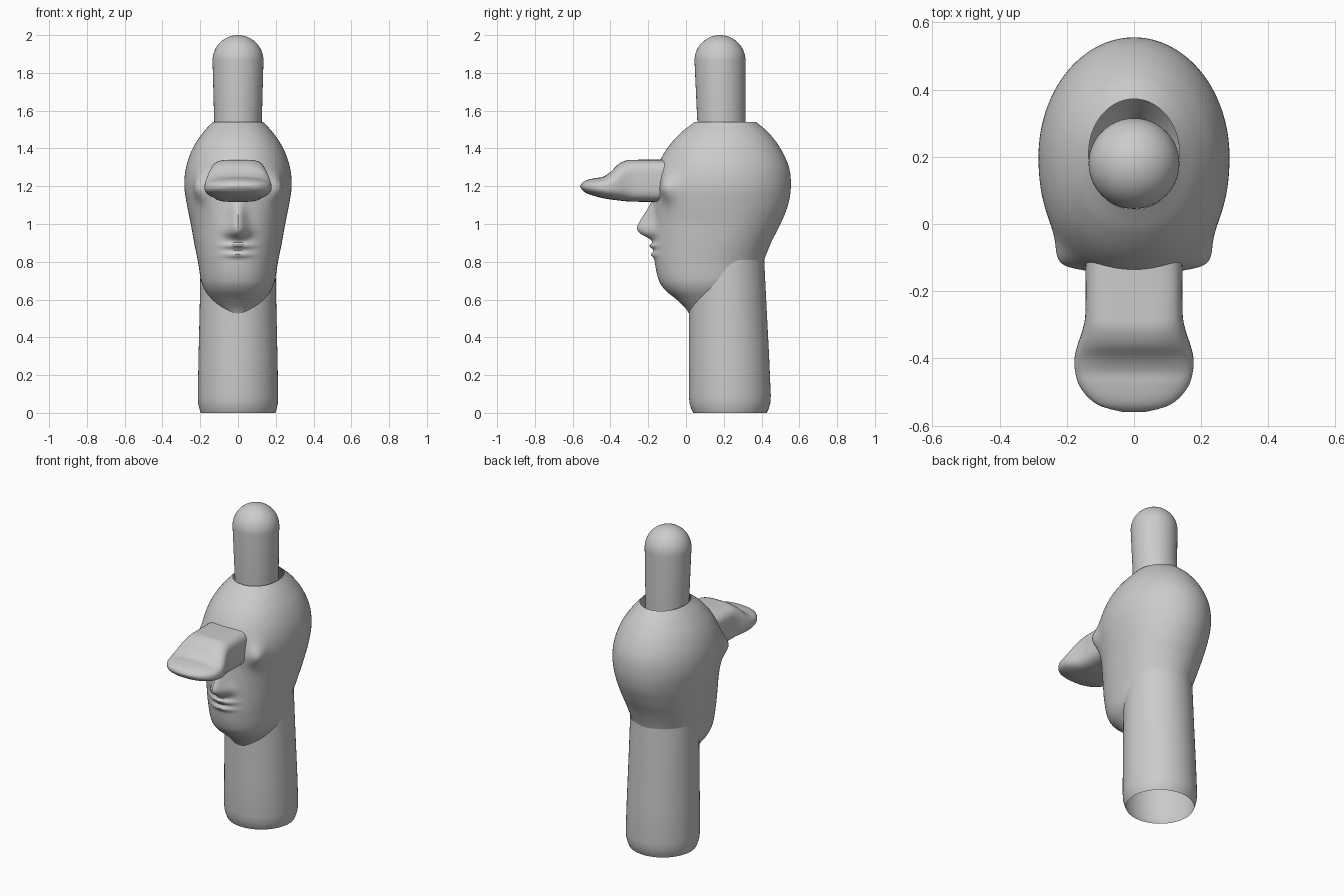
import bpy, bmesh, math

if "Cube" in bpy.data.objects:
    bpy.data.objects.remove(bpy.data.objects["Cube"])

grey = bpy.data.materials.new("plain grey")
grey.diffuse_color = (0.6, 0.6, 0.6, 1)
grey.use_nodes = True
grey.node_tree.nodes["Principled BSDF"].inputs["Base Color"].default_value = grey.diffuse_color


def sample(table, t):
    """Smooth interpolation of table rows, keyed by their first value."""
    n = len(table)
    i = max(k for k in range(n - 1) if table[k][0] <= t or k == 0)
    p, q = table[i], table[i + 1]
    o, r = table[max(i - 1, 0)], table[min(i + 2, n - 1)]
    h = q[0] - p[0]
    u = (t - p[0]) / h
    out = []
    for a, b, c, d in zip(o[1:], p[1:], q[1:], r[1:]):
        m0 = (c - a) / (q[0] - o[0]) * h
        m1 = (d - b) / (r[0] - p[0]) * h
        out.append((2*u**3 - 3*u**2 + 1)*b + (u**3 - 2*u**2 + u)*m0
                   + (3*u**2 - 2*u**3)*c + (u**3 - u**2)*m1)
    return out


def spow(v, e):
    return math.copysign(abs(v) ** e, v)


def bump(v, centre, width):
    return math.exp(-((v - centre) / width) ** 2)


def loft(name, rings, cap_end=False, angle=40):
    """Skin a list of closed rings into one smooth object."""
    bm = bmesh.new()
    vs = [[bm.verts.new(p) for p in ring] for ring in rings]
    n = len(vs[0])
    for a, b in zip(vs, vs[1:]):
        for i in range(n):
            j = (i + 1) % n
            bm.faces.new((a[i], a[j], b[j], b[i]))
    if cap_end:
        bm.faces.new(vs[-1])
    bmesh.ops.recalc_face_normals(bm, faces=bm.faces)
    me = bpy.data.meshes.new(name)
    bm.to_mesh(me)
    bm.free()
    me.materials.append(grey)
    ob = bpy.data.objects.new(name, me)
    bpy.context.collection.objects.link(ob)
    bpy.context.view_layer.objects.active = ob
    ob.select_set(True)
    bpy.ops.object.shade_smooth_by_angle(angle=math.radians(angle))
    ob.select_set(False)
    return ob


def angles(n):
    return [2 * math.pi * i / n for i in range(n)]


def round_ring(z, front, back, half):
    mid, ry = (front + back) / 2, (back - front) / 2
    return [(half * math.cos(a), mid + ry * math.sin(a), z) for a in angles(64)]


# Head: height, front y, back y, half width, y of widest point
HEAD = [(0.50, 0.03, 0.30, 0.05, 0.15), (0.55, 0.00, 0.32, 0.10, 0.13),
        (0.60, -0.05, 0.35, 0.14, 0.12), (0.65, -0.11, 0.38, 0.175, 0.12),
        (0.70, -0.143, 0.395, 0.195, 0.13), (0.80, -0.165, 0.412, 0.212, 0.15),
        (0.90, -0.168, 0.45, 0.232, 0.18), (1.00, -0.167, 0.50, 0.25, 0.20),
        (1.10, -0.165, 0.54, 0.27, 0.20), (1.20, -0.167, 0.555, 0.284, 0.20),
        (1.30, -0.152, 0.545, 0.275, 0.20), (1.40, -0.10, 0.50, 0.24, 0.20),
        (1.48, -0.03, 0.44, 0.188, 0.20), (1.54, 0.045, 0.372, 0.135, 0.21)]
# Nose: height, projection
NOSE = [(0.90, 0), (0.925, 0.03), (0.95, 0.075), (0.98, 0.092), (1.02, 0.075),
        (1.06, 0.05), (1.10, 0.027), (1.16, 0)]


def head_ring(z):
    front, back, half, mid = sample(HEAD, z)
    ring = []
    for a in angles(168):
        c, s = math.cos(a), math.sin(a)
        e = 2 / 2.2 if s < 0 else 1
        x = half * spow(c, e)
        y = mid + (mid - front if s < 0 else back - mid) * spow(s, e)
        if s < 0:
            # eye bulges at the temples
            k = 0.036 * bump(abs(x), 0.19, 0.05) * bump(y, -0.11, 0.08) * bump(z, 1.19, 0.07)
            x += math.copysign(k, x)
            y -= 0.6 * k
            # nose, wider toward its tip
            if 0.90 < z < 1.16:
                y -= sample(NOSE, z)[0] * bump(x, 0, 0.04 + 0.016 * bump(z, 0.96, 0.05))
            # upper and lower lip
            lips = 0.027 * bump(z, 0.885, 0.016) + 0.018 * bump(z, 0.838, 0.016)
            y -= lips * bump(x, 0, 0.07)
        ring.append((x, y, z))
    return ring


loft("head", [head_ring(0.50 + 1.04 * i / 150) for i in range(151)])

# Neck: open tube with a rounded lower rim
NECK = [(0, 0.038, 0.428, 0.197), (0.02, 0.028, 0.437, 0.204), (0.05, 0.019, 0.446, 0.211),
        (0.09, 0.015, 0.449, 0.213), (0.30, 0.015, 0.44, 0.209),
        (0.55, 0.015, 0.427, 0.203), (0.81, 0.015, 0.414, 0.198)]
loft("neck", [round_ring(*row) for row in NECK])

# Rod standing in the open crown, with a domed end
rod = [(1.40, 0.067, 0.315, 0.121), (1.54, 0.06, 0.315, 0.126), (1.865, 0.045, 0.315, 0.135)]
for i in range(1, 16):
    t = math.pi / 2 * i / 16
    r = 0.135 * math.cos(t)
    rod.append((1.865 + 0.135 * math.sin(t), 0.18 - r, 0.18 + r, r))
loft("crown_rod", [round_ring(*row) for row in rod], cap_end=True)

# Bill: distance forward, half width, top, bottom, height of widest point, squareness
BILL = [(0.06, 0.145, 1.34, 1.117, 1.23, 4), (0.27, 0.145, 1.34, 1.118, 1.23, 4),
        (0.315, 0.153, 1.337, 1.12, 1.22, 3.4), (0.36, 0.168, 1.315, 1.125, 1.20, 2.9),
        (0.40, 0.177, 1.275, 1.13, 1.195, 2.7), (0.44, 0.175, 1.25, 1.137, 1.195, 2.6),
        (0.48, 0.163, 1.243, 1.147, 1.195, 2.5), (0.52, 0.132, 1.234, 1.16, 1.197, 2.4),
        (0.545, 0.092, 1.222, 1.175, 1.20, 2.2), (0.56, 0.03, 1.204, 1.196, 1.20, 2)]


def bill_ring(d):
    half, top, bottom, mid, n = sample(BILL, d)
    ring = []
    for a in angles(72):
        c, s = spow(math.cos(a), 2 / n), spow(math.sin(a), 2 / n)
        ring.append((half * c, -d, mid + s * (top - mid if s > 0 else mid - bottom)))
    return ring


loft("bill", [bill_ring(0.06 + 0.5 * i / 60) for i in range(61)], cap_end=True, angle=60)
